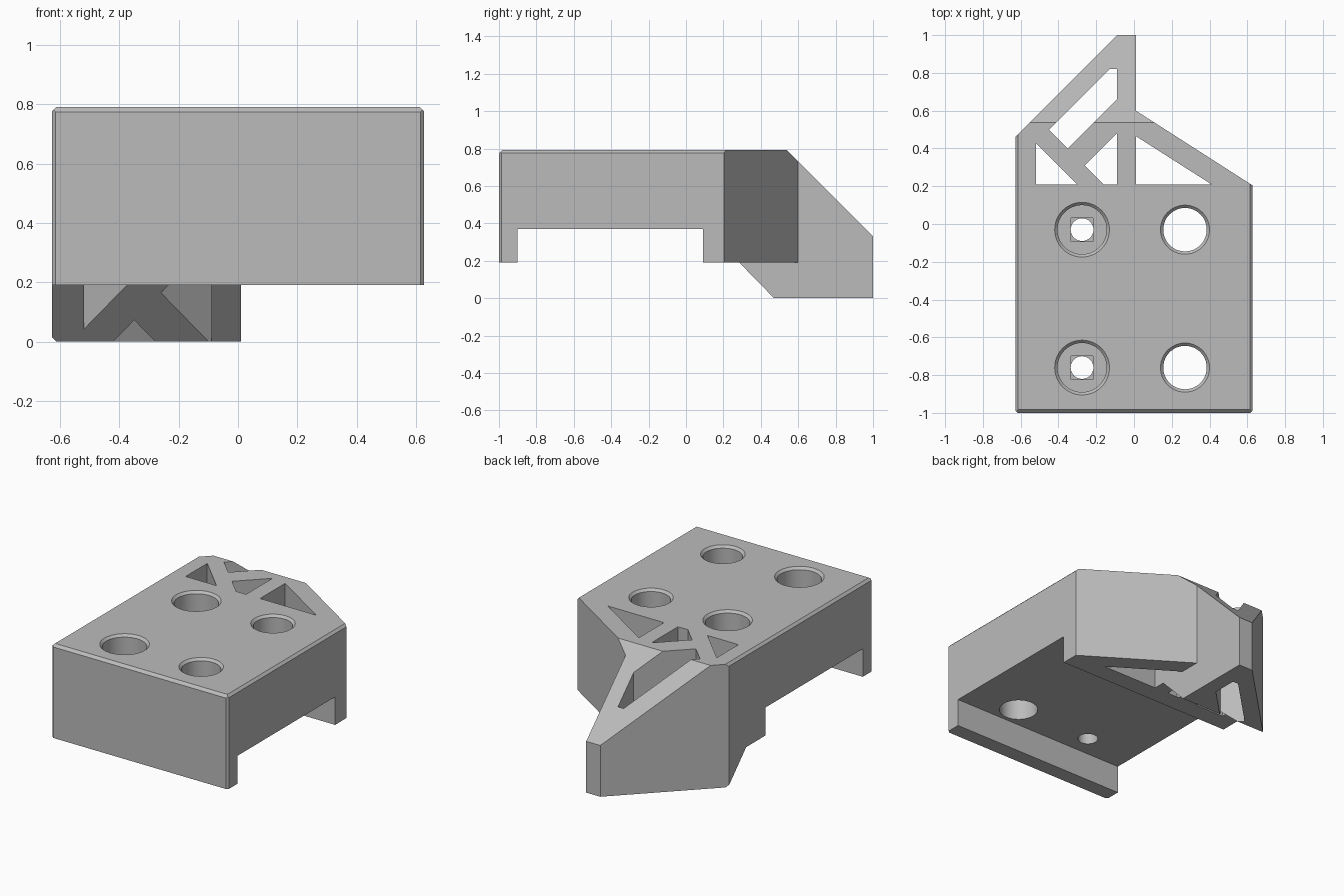
import bpy
import bmesh
import math
from mathutils import Vector

default = bpy.data.objects.get("Cube")
if default:
    bpy.data.objects.remove(default, do_unlink=True)

grey = bpy.data.materials.new("light grey plastic")
grey.use_nodes = True
tone = (0.5, 0.5, 0.5, 1)
grey.diffuse_color = tone
grey.node_tree.nodes["Principled BSDF"].inputs["Base Color"].default_value = tone


def to_object(bm, name):
    bmesh.ops.recalc_face_normals(bm, faces=bm.faces)
    mesh = bpy.data.meshes.new(name)
    bm.to_mesh(mesh)
    bm.free()
    mesh.materials.append(grey)
    obj = bpy.data.objects.new(name, mesh)
    bpy.context.collection.objects.link(obj)
    return obj


def prism(name, outline, axis, start, end):
    """Extrude a 2D outline along one axis; the other two axes keep their order."""
    def place(a, b):
        point = [a, b]
        point.insert(axis, start)
        return point
    bm = bmesh.new()
    face = bm.faces.new([bm.verts.new(place(a, b)) for a, b in outline])
    grown = bmesh.ops.extrude_face_region(bm, geom=[face])["geom"]
    shift = Vector((0, 0, 0))
    shift[axis] = end - start
    bmesh.ops.translate(bm, vec=shift,
                        verts=[v for v in grown if isinstance(v, bmesh.types.BMVert)])
    return to_object(bm, name)


def lathe(name, profile, x, y, sides=48):
    """Revolve a closed (radius, height) profile about a vertical axis."""
    bm = bmesh.new()
    rings = []
    for r, z in profile:
        angles = [math.tau * i / sides for i in range(sides)]
        rings.append([bm.verts.new((x + r * math.cos(a), y + r * math.sin(a), z))
                      for a in angles])
    for low, high in zip(rings, rings[1:]):
        for i in range(sides):
            j = (i + 1) % sides
            bm.faces.new((low[i], low[j], high[j], high[i]))
    bm.faces.new(rings[0])
    bm.faces.new(rings[-1])
    return to_object(bm, name)


def combine(target, tool, operation):
    mod = target.modifiers.new(tool.name, "BOOLEAN")
    mod.operation = operation
    mod.solver = "EXACT"
    mod.object = tool
    bpy.context.view_layer.objects.active = target
    bpy.ops.object.modifier_apply(modifier=mod.name)
    bpy.data.objects.remove(tool, do_unlink=True)


# Body: plan outline trimmed by its side and front profiles
plan = [(-.595, -1.02), (.595, -1.02), (.65, -.965), (.65, .19), (.01, .6),
        (.01, 1), (-.09, 1), (-.65, .44), (-.65, -.965)]
side = [(-1, .19), (-.9, .19), (-.9, .37), (.09, .37), (.09, .19), (.285, .19),
        (.49, -.02), (1.02, -.02), (1.02, .31), (.52, .81), (-.965, .81), (-1, .775)]
front = [(-.628, .015), (-.613, 0), (.01, 0), (.01, .19), (.628, .19),
         (.628, .777), (.613, .792), (-.613, .792), (-.628, .777)]
body = prism("bracket_body", plan, 2, -.1, 1)
combine(body, prism("side_profile", side, 0, -1, 1), "INTERSECT")
combine(body, prism("front_profile", front, 1, -1.5, 1.5), "INTERSECT")

# Openings between the struts of the rear web
openings = [
    [(-.52, .21), (-.3, .21), (-.52, .43)],
    [(-.16, .21), (-.09, .21), (-.09, .48), (-.26, .31)],
    [(.01, .21), (.41, .21), (.01, .465)],
    [(-.35, .4), (-.09, .66), (-.09, .82), (-.13, .82), (-.45, .5)],
]
for outline in openings:
    combine(body, prism("web_opening", outline, 2, -.2, 1.1), "DIFFERENCE")

# Chamfered holes: stepped screw holes on one side, plain bores on the other
screw = [(.06, .3), (.06, .47), (.13, .47), (.13, .777), (.163, .81)]
bore = [(.115, .3), (.115, .777), (.148, .81)]
for y in (-.76, -.03):
    combine(body, lathe("screw_hole", screw, -.275, y), "DIFFERENCE")
    square = [(-.275 + sx * .058, y + sy * .062)
              for sx, sy in ((-1, -1), (1, -1), (1, 1), (-1, 1))]
    combine(body, prism("screw_step", square, 2, .46, .5), "DIFFERENCE")
    combine(body, lathe("plain_bore", bore, .27, y), "DIFFERENCE")

# Smooth bores with crisp edges
bpy.ops.object.select_all(action="DESELECT")
body.select_set(True)
bpy.context.view_layer.objects.active = body
bpy.ops.object.shade_smooth_by_angle(angle=math.radians(30))
